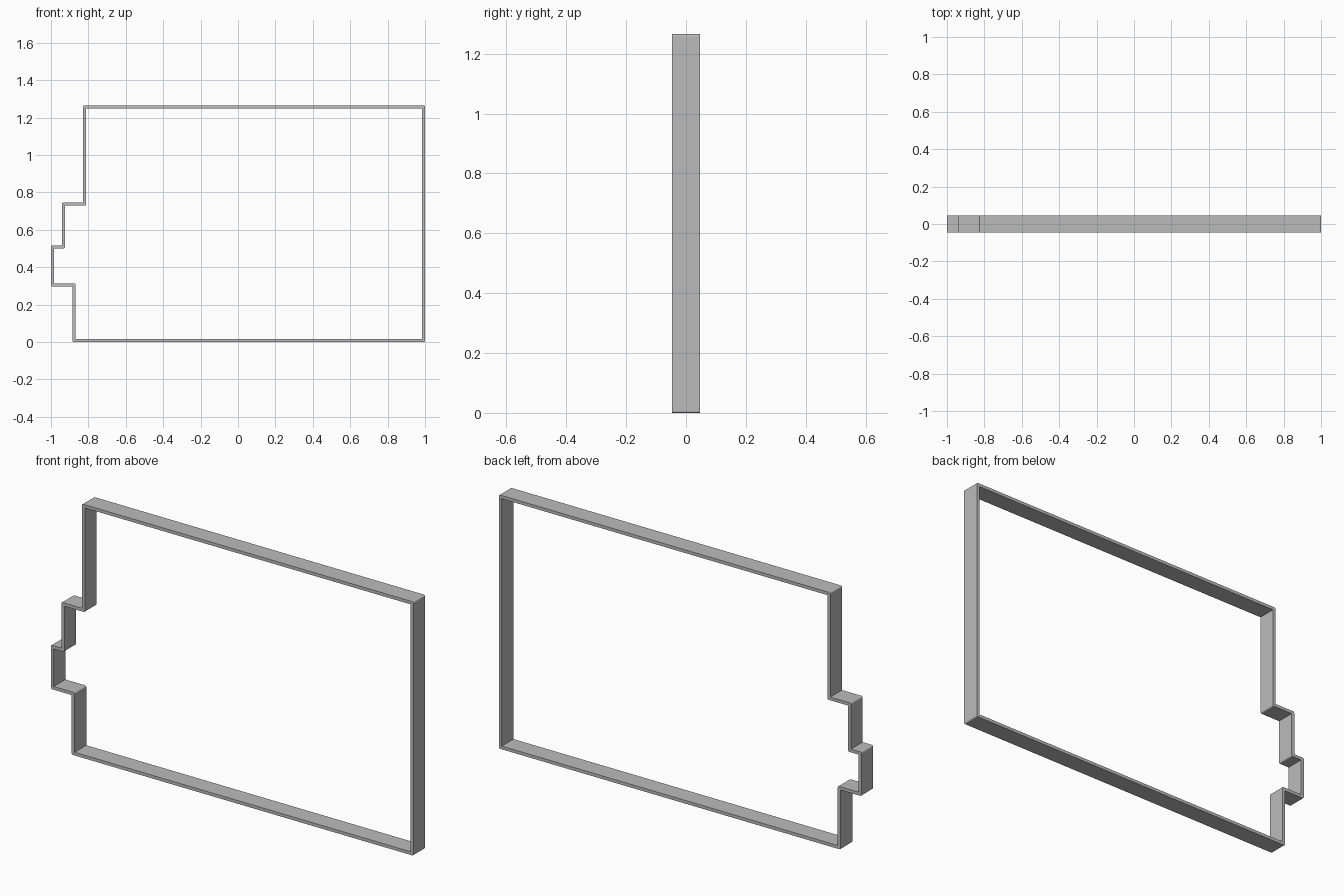
import bpy
import bmesh
from mathutils import Vector

cube = bpy.data.objects.get("Cube")
if cube:
    bpy.data.objects.remove(cube, do_unlink=True)

DEPTH = 0.092
WALL = 0.016
ROUND = 0.007

# Outer outline in x and z, counter-clockwise from the lower left
outline = [Vector(p) for p in (
    (-0.885, 0), (1, 0), (1, 1.265), (-0.828, 1.265), (-0.828, 0.745),
    (-0.942, 0.745), (-0.942, 0.516), (-1, 0.516), (-1, 0.297), (-0.885, 0.297))]


def inset(points, distance):
    """Move every right-angled corner inward by the wall thickness."""
    result = []
    for i, p in enumerate(points):
        before = (p - points[i - 1]).normalized()
        after = (points[(i + 1) % len(points)] - p).normalized()
        normals = [Vector((-d.y, d.x)) for d in (before, after)]
        result.append(p + (normals[0] + normals[1]) * distance)
    return result


# Thin band following the stepped outline
bm = bmesh.new()
rings = []
for points in (outline, inset(outline, WALL)):
    for y in (-DEPTH / 2, DEPTH / 2):
        rings.append([bm.verts.new((p.x, y, p.y)) for p in points])
outer_front, outer_back, inner_front, inner_back = rings
for a, b in ((outer_front, outer_back), (outer_back, inner_back),
             (inner_back, inner_front), (inner_front, outer_front)):
    for i in range(len(outline)):
        j = (i + 1) % len(outline)
        bm.faces.new((a[i], a[j], b[j], b[i]))
bmesh.ops.recalc_face_normals(bm, faces=bm.faces)

# Small rounding on the protruding side of each corner
corners = [e for e in bm.edges if e.is_convex
           and abs(e.verts[0].co.y - e.verts[1].co.y) > DEPTH / 2]
bmesh.ops.bevel(bm, geom=corners, offset=ROUND, segments=3,
                profile=0.5, affect='EDGES')

mesh = bpy.data.meshes.new("stepped_frame")
bm.to_mesh(mesh)
bm.free()
frame = bpy.data.objects.new("stepped_frame", mesh)
bpy.context.collection.objects.link(frame)

# Plain grey finish
grey = bpy.data.materials.new("plain_grey")
grey.use_nodes = True
colour = (0.5, 0.5, 0.5, 1)
grey.diffuse_color = colour
grey.node_tree.nodes["Principled BSDF"].inputs["Base Color"].default_value = colour
mesh.materials.append(grey)
